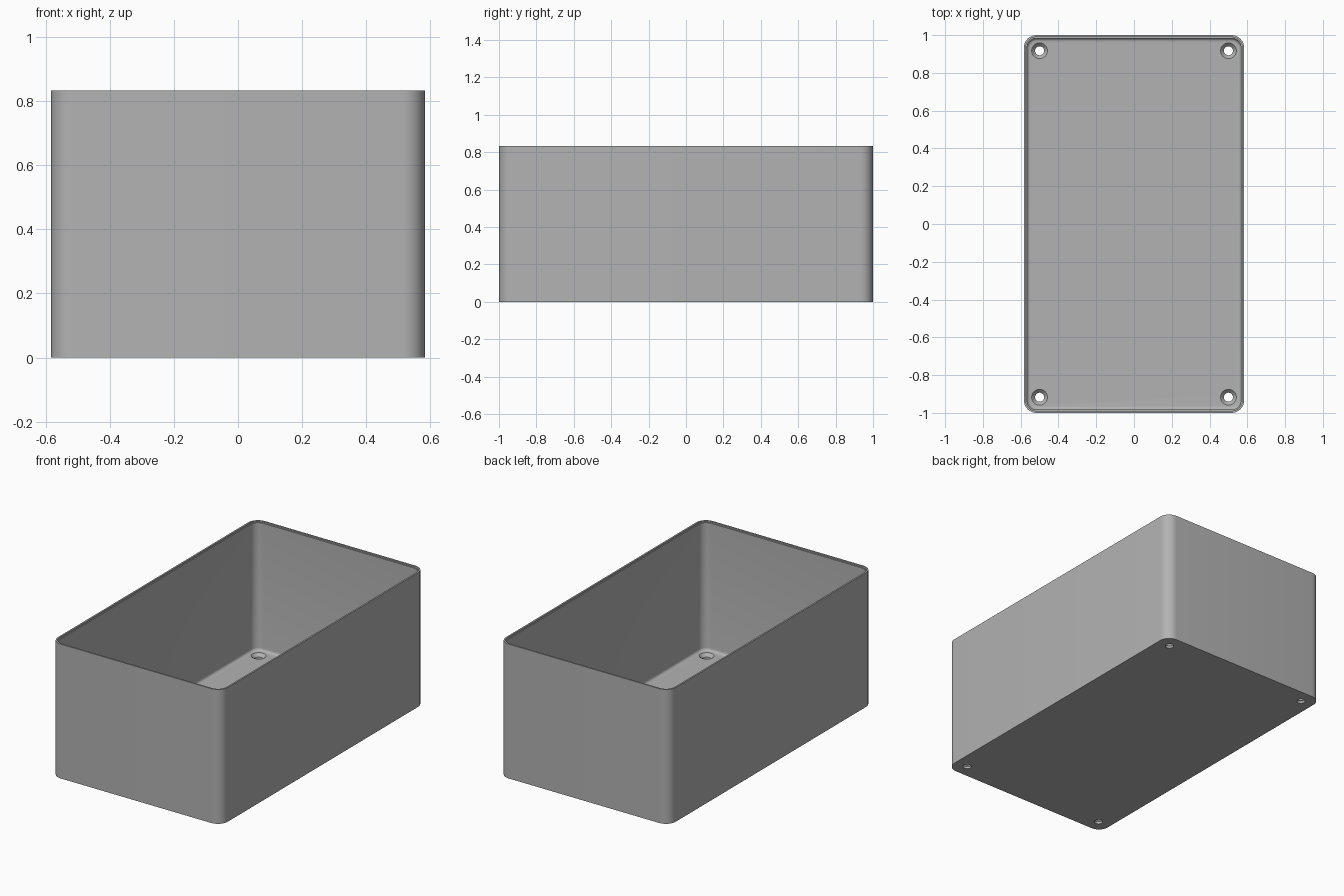
import bpy, bmesh
from math import cos, sin, pi, radians

cube = bpy.data.objects.get("Cube")
if cube:
    bpy.data.objects.remove(cube, do_unlink=True)

HALF_X, HALF_Y, HEIGHT = 0.583, 1.0, 0.833
FLOOR, WALL, CORNER, FILLET = 0.033, 0.0167, 0.067, 0.0167
SEGMENTS = 10

grey = bpy.data.materials.new("plain grey")
grey.use_nodes = True
grey.diffuse_color = (0.45, 0.45, 0.45, 1)
grey.node_tree.nodes["Principled BSDF"].inputs["Base Color"].default_value = (0.45, 0.45, 0.45, 1)


def rounded_loop(bm, inset, z, radius):
    """Rounded rectangle of vertices, inset from the outer walls."""
    cx, cy = HALF_X - inset - radius, HALF_Y - inset - radius
    loop = []
    for quarter, (sx, sy) in enumerate([(1, 1), (-1, 1), (-1, -1), (1, -1)]):
        for i in range(SEGMENTS + 1):
            a = (quarter + i / SEGMENTS) * pi / 2
            loop.append(bm.verts.new((sx * cx + radius * cos(a), sy * cy + radius * sin(a), z)))
    return loop


def loft(bm, loops):
    """Bridge successive loops and cap both ends."""
    for low, high in zip(loops, loops[1:]):
        n = len(low)
        for i in range(n):
            j = (i + 1) % n
            bm.faces.new((low[i], low[j], high[j], high[i]))
    bm.faces.new(loops[0][::-1])
    bm.faces.new(loops[-1])
    bmesh.ops.recalc_face_normals(bm, faces=bm.faces[:])


def make_object(name, bm):
    mesh = bpy.data.meshes.new(name)
    bm.to_mesh(mesh)
    bm.free()
    mesh.materials.append(grey)
    obj = bpy.data.objects.new(name, mesh)
    bpy.context.collection.objects.link(obj)
    return obj


# Open box: outer wall, stepped rim, inner wall, floor fillet
bm = bmesh.new()
inner_radius = CORNER - WALL
sections = [
    (0, 0, CORNER),
    (0, HEIGHT, CORNER),
    (WALL * 0.6, HEIGHT, CORNER - WALL * 0.6),
    (WALL * 0.6, HEIGHT - 0.008, CORNER - WALL * 0.6),
    (WALL, HEIGHT - 0.008, inner_radius),
]
for i in range(6):
    a = i / 5 * pi / 2
    shift = FILLET * (1 - cos(a))
    sections.append((WALL + shift, FLOOR + FILLET * (1 - sin(a)), inner_radius - shift))
loft(bm, [rounded_loop(bm, *s) for s in sections])
box = make_object("open_box", bm)

# Countersunk screw holes through the floor corners
bm = bmesh.new()
profile = [(0.024, -0.02), (0.024, 0.014), (0.042, FLOOR), (0.042, FLOOR + 0.02)]
for x in (-0.5, 0.5):
    for y in (-0.917, 0.917):
        rings = [[bm.verts.new((x + r * cos(k * pi / 16), y + r * sin(k * pi / 16), z))
                  for k in range(32)] for r, z in profile]
        loft(bm, rings)
cutter = make_object("hole_cutter", bm)
cutter.hide_render = True

cut = box.modifiers.new("screw_holes", 'BOOLEAN')
cut.operation = 'DIFFERENCE'
cut.solver = 'EXACT'
cut.object = cutter

bpy.ops.object.select_all(action='DESELECT')
box.select_set(True)
bpy.context.view_layer.objects.active = box
bpy.ops.object.modifier_apply(modifier=cut.name)
bpy.data.objects.remove(cutter, do_unlink=True)
bpy.ops.object.shade_smooth_by_angle(angle=radians(30))
